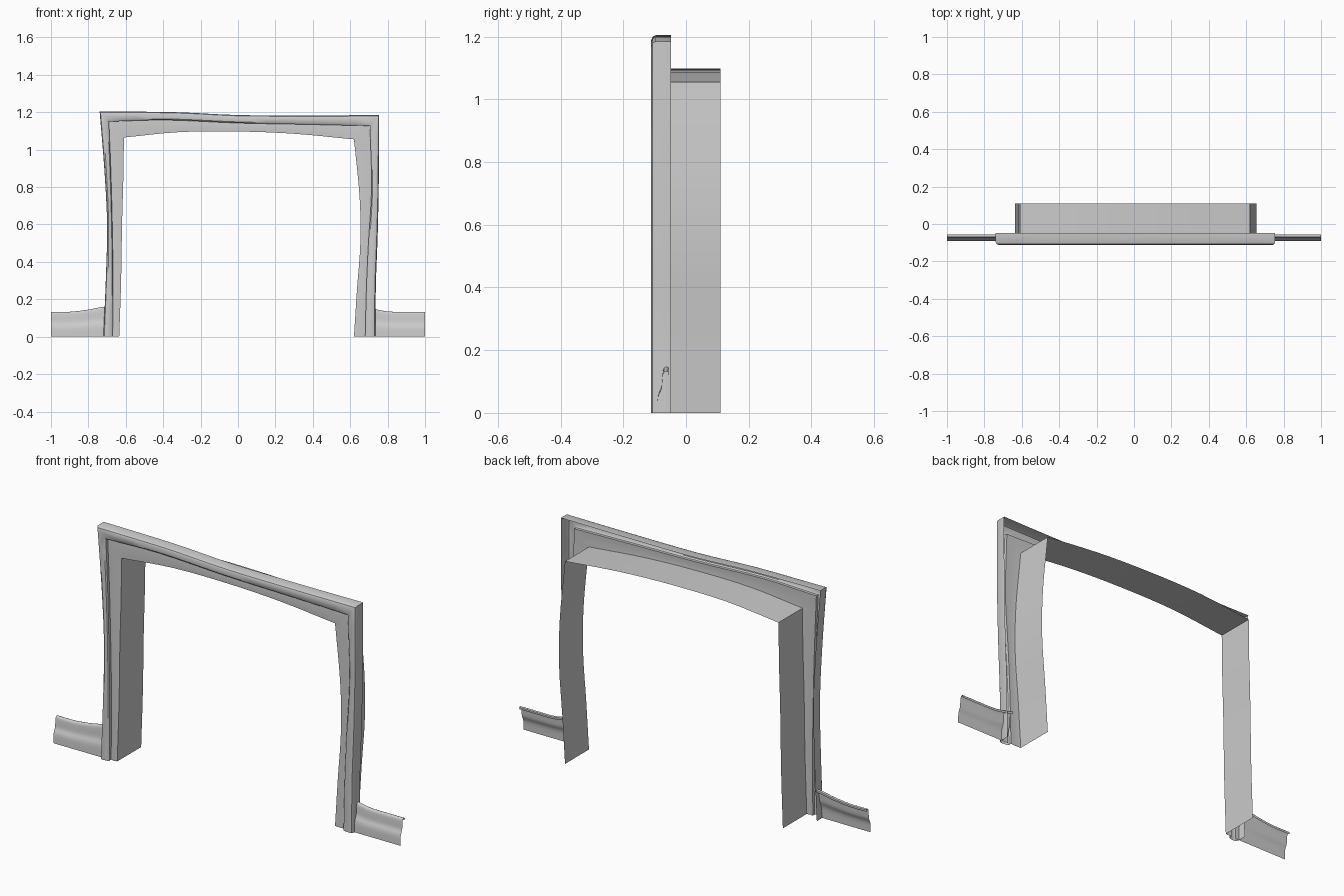
import bpy, bmesh
from mathutils import Vector

if "Cube" in bpy.data.objects:
    bpy.data.objects.remove(bpy.data.objects["Cube"])


def spline(pts, steps=4):
    """Smooth curve through the points (Catmull-Rom)."""
    p = [Vector(a) for a in pts]
    p = [2 * p[0] - p[1]] + p + [2 * p[-1] - p[-2]]
    out = []
    for i in range(1, len(p) - 2):
        a, b, c, d = p[i - 1:i + 3]
        for s in range(steps):
            t = s / steps
            out.append(0.5 * (2 * b + (c - a) * t + (2 * a - 5 * b + 4 * c - d) * t * t
                              + (3 * b - a - 3 * c + d) * t ** 3))
    out.append(p[-2])
    return out


def loft(name, rings):
    """Skin a list of equal-length open rings."""
    bm = bmesh.new()
    rows = [[bm.verts.new(co) for co in ring] for ring in rings]
    for a, b in zip(rows, rows[1:]):
        for i in range(len(a) - 1):
            bm.faces.new((a[i], a[i + 1], b[i + 1], b[i]))
    bmesh.ops.recalc_face_normals(bm, faces=bm.faces)
    me = bpy.data.meshes.new(name)
    bm.to_mesh(me)
    bm.free()
    ob = bpy.data.objects.new(name, me)
    bpy.context.collection.objects.link(ob)
    bpy.ops.object.select_all(action='DESELECT')
    ob.select_set(True)
    bpy.context.view_layer.objects.active = ob
    bpy.ops.object.shade_smooth_by_angle(angle=0.6)
    return ob


def outline(left, top, right):
    """Left leg, lintel and right leg joined with hard corners."""
    return spline(left)[:-1] + spline(top)[:-1] + spline(right)


# Hand-drawn outlines (x, z) of the crooked door frame
outer = outline([(-.72, 0), (-.707, .3), (-.70, .6), (-.715, .9), (-.74, 1.205)],
                [(-.74, 1.205), (-.33, 1.2), (0, 1.185), (.38, 1.183), (.755, 1.185)],
                [(.755, 1.185), (.753, .85), (.747, .55), (.737, .27), (.735, 0)])
middle = outline([(-.67, 0), (-.668, .3), (-.672, .6), (-.68, .9), (-.69, 1.15)],
                 [(-.69, 1.15), (-.38, 1.158), (0, 1.142), (.35, 1.135), (.705, 1.127)],
                 [(.705, 1.127), (.714, .8), (.697, .5), (.686, .25), (.68, 0)])
inner = outline([(-.635, 0), (-.625, .3), (-.62, .6), (-.613, .85), (-.61, 1.065)],
                [(-.61, 1.065), (-.31, 1.094), (0, 1.097), (.3, 1.085), (.62, 1.055)],
                [(.62, 1.055), (.65, .75), (.654, .5), (.636, .25), (.62, 0)])

# Door casing with raised outer band, lower inner band, and the jamb lining
rings = []
for o, m, n in zip(outer, middle, inner):
    prof = [(o, -.048), (o, -.097), (o.lerp(m, .1), -.107), (o.lerp(m, .3), -.111),
            (o.lerp(m, .85), -.108), (m, -.102), (m, -.087),
            (m.lerp(n, .5), -.089), (n, -.087), (n, .11)]
    rings.append([(p.x, y, p.y) for p, y in prof])
loft("door_frame", rings)

# Skirting boards on both sides: moulded profile, flared up beside the frame
skirt = spline([(-.092, 0), (-.089, .055), (-.078, .085), (-.075, .12),
                (-.072, .142), (-.064, .15), (-.056, .147), (-.057, .135)], 3)
for side, name, heights in ((-1, "skirting_left", (.133, .133, .143, .157, .16)),
                            (1, "skirting_right", (.133, .133, .134, .147, .158))):
    path = spline([(x, h) for x, h in zip((1, .9, .81, .735, .695), heights)])
    loft(name, [[(side * p.x, s.x, s.y * p.y / .15) for s in skirt] for p in path])
